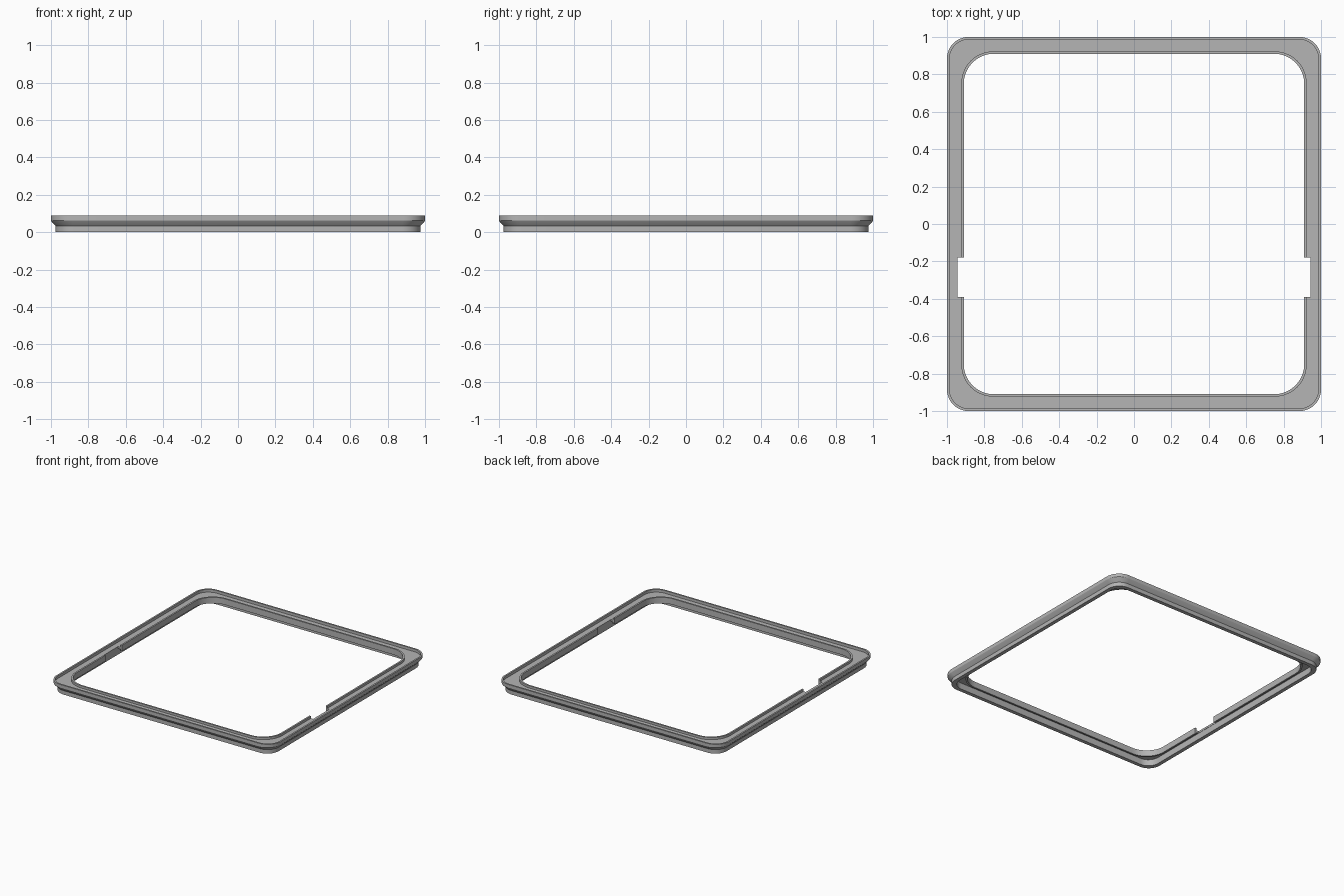
import bpy, bmesh, math

old = bpy.data.objects.get("Cube")
if old:
    bpy.data.objects.remove(old, do_unlink=True)

grey = bpy.data.materials.new("mid_grey")
grey.use_nodes = True
colour = (0.46, 0.46, 0.46, 1)
grey.diffuse_color = colour
grey.node_tree.nodes["Principled BSDF"].inputs["Base Color"].default_value = colour


def rounded_square(bm, half, radius, z, steps=10):
    """One loop of the frame: a square with round corners."""
    loop = []
    c = half - radius
    for corner, (sx, sy) in enumerate([(1, 1), (-1, 1), (-1, -1), (1, -1)]):
        for i in range(steps + 1):
            a = math.pi / 2 * (corner + i / steps)
            loop.append(bm.verts.new((sx * c + radius * math.cos(a),
                                      sy * c + radius * math.sin(a), z)))
    return loop


def add_object(name, bm):
    bmesh.ops.recalc_face_normals(bm, faces=bm.faces)
    mesh = bpy.data.meshes.new(name)
    bm.to_mesh(mesh)
    bm.free()
    obj = bpy.data.objects.new(name, mesh)
    bpy.context.collection.objects.link(obj)
    return obj


# Cross-section of the frame: half size, corner radius, height
profile = [
    (0.975, 0.10, 0.0),     # skirt, outer side
    (0.975, 0.10, 0.032),
    (0.998, 0.115, 0.058),  # flare
    (1.0, 0.115, 0.062),
    (1.0, 0.115, 0.088),    # outer lip
    (0.987, 0.105, 0.088),
    (0.987, 0.105, 0.066),  # channel floor
    (0.923, 0.17, 0.066),
    (0.923, 0.17, 0.084),   # inner lip
    (0.91, 0.16, 0.084),
    (0.91, 0.16, 0.036),
    (0.923, 0.17, 0.036),
    (0.923, 0.17, 0.05),    # underside
    (0.945, 0.09, 0.05),
    (0.945, 0.09, 0.0),     # skirt, inner side
]
bm = bmesh.new()
loops = [rounded_square(bm, *p) for p in profile]
for a, b in zip(loops, loops[1:] + loops[:1]):
    n = len(a)
    for i in range(n):
        j = (i + 1) % n
        bm.faces.new((a[i], a[j], b[j], b[i]))
frame = add_object("frame", bm)
frame.data.materials.append(grey)

# Notches through the inner lip on both sides
bm = bmesh.new()
bmesh.ops.create_cube(bm, size=1)
bmesh.ops.scale(bm, vec=(1.886, 0.21, 0.4), verts=bm.verts)
bmesh.ops.translate(bm, vec=(0, -0.285, 0), verts=bm.verts)
cutter = add_object("notch_cutter", bm)
cutter.data.materials.append(grey)
cutter.hide_render = True

cut = frame.modifiers.new("notches", "BOOLEAN")
cut.operation = "DIFFERENCE"
cut.solver = "EXACT"
cut.object = cutter
bpy.ops.object.select_all(action="DESELECT")
bpy.context.view_layer.objects.active = frame
frame.select_set(True)
bpy.ops.object.modifier_apply(modifier=cut.name)
bpy.data.objects.remove(cutter, do_unlink=True)
bpy.ops.object.shade_smooth_by_angle(angle=math.radians(25))
